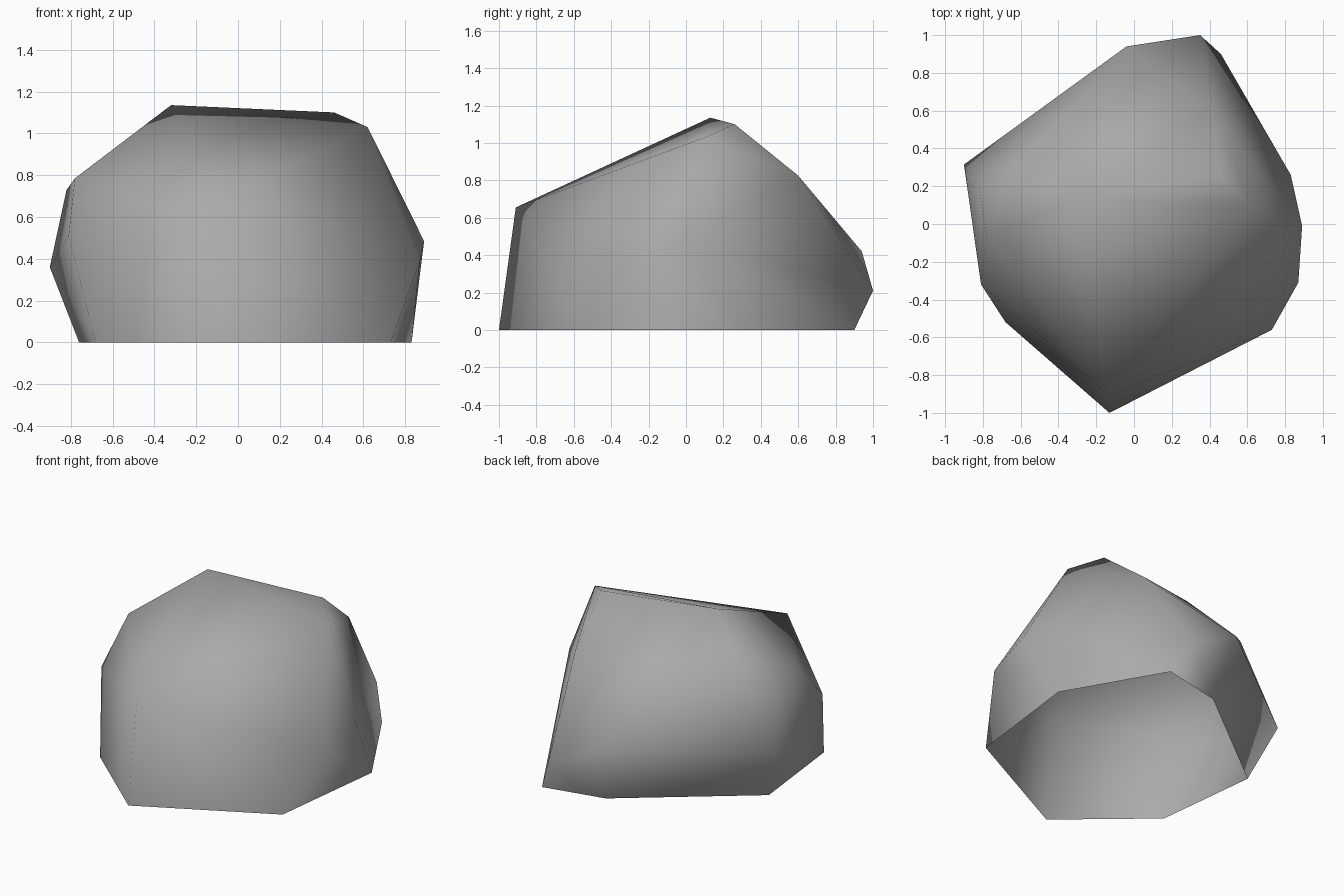
import bpy, bmesh

default = bpy.data.objects.get("Cube")
if default:
    bpy.data.objects.remove(default, do_unlink=True)

# Stone colour
stone = bpy.data.materials.new("stone grey")
stone.use_nodes = True
grey = (0.4, 0.4, 0.4, 1)
stone.diffuse_color = grey
stone.node_tree.nodes["Principled BSDF"].inputs["Base Color"].default_value = grey

# Corners of the boulder, grouped by height
ground_rim = [(-.13, -1), (.73, -.56), (.83, .26), (.46, .9),
              (.04, .81), (-.76, .19), (-.68, -.52)]
belly = [(.87, -.31, .39), (.89, -.01, .485), (.35, 1, .21), (-.04, .94, .42),
         (-.9, .315, .36), (-.81, -.32, .51)]
shoulder = [(-.13, -.91, .655), (.42, .6, .825), (-.82, .19, .73),
            (-.78, -.07, .785), (-.62, .29, .885)]
crown = [(.62, .1, 1.03), (.46, .26, 1.1), (-.32, .13, 1.135), (-.38, .16, 1.085)]

# Wrap the corners in a faceted skin, open underneath
bm = bmesh.new()
for corner in [(x, y, 0) for x, y in ground_rim] + belly + shoulder + crown:
    bm.verts.new(corner)
bmesh.ops.convex_hull(bm, input=bm.verts[:])
bmesh.ops.delete(bm, geom=[v for v in bm.verts if not v.link_faces], context='VERTS')
bmesh.ops.recalc_face_normals(bm, faces=bm.faces[:])
underside = [f for f in bm.faces if max(v.co.z for v in f.verts) < 0.001]
bmesh.ops.delete(bm, geom=underside, context='FACES')
for face in bm.faces:
    face.smooth = True

mesh = bpy.data.meshes.new("boulder")
bm.to_mesh(mesh)
bm.free()
mesh.materials.append(stone)
boulder = bpy.data.objects.new("boulder", mesh)
bpy.context.collection.objects.link(boulder)
